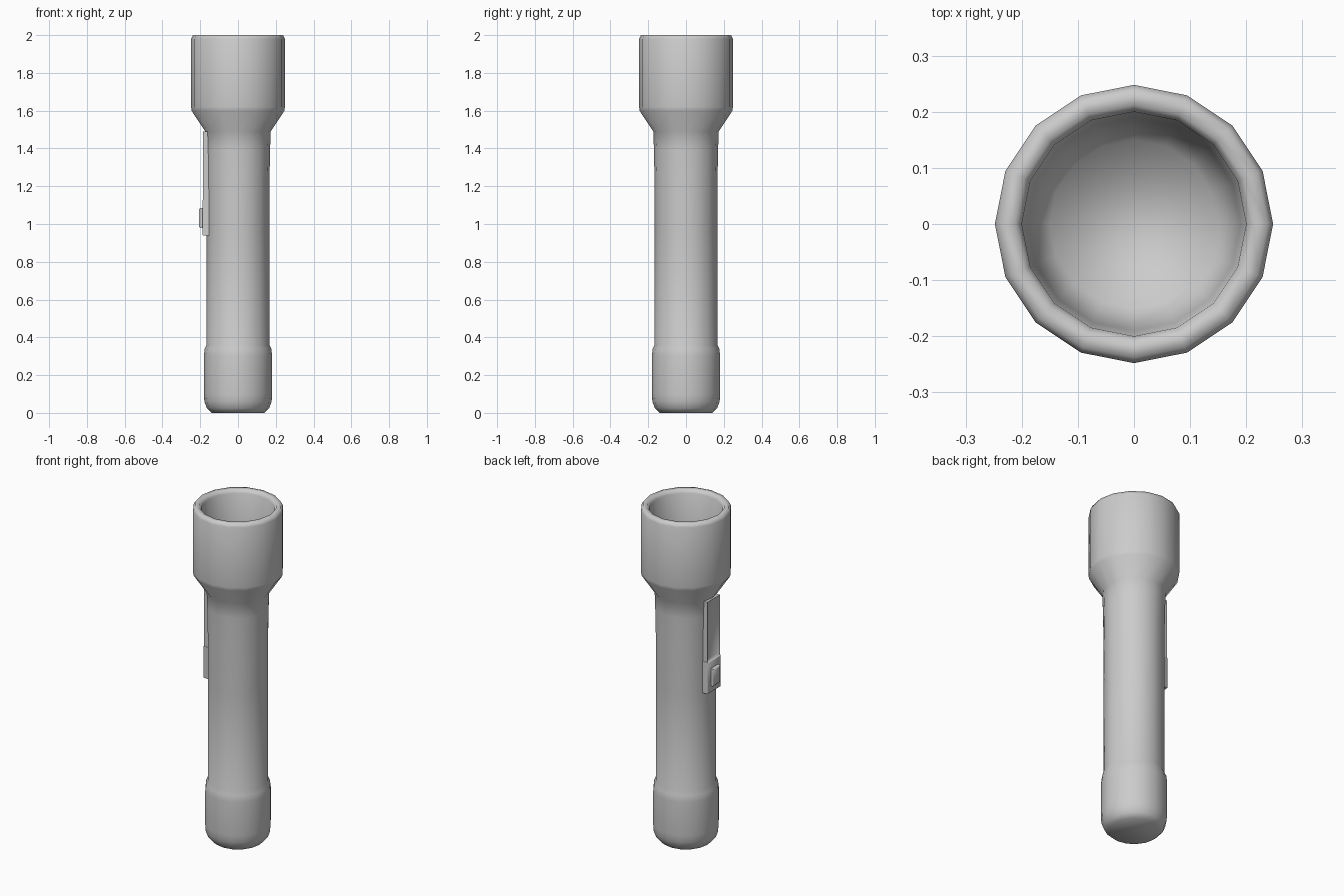
import bpy, bmesh, math

if "Cube" in bpy.data.objects:
    bpy.data.objects.remove(bpy.data.objects["Cube"])

SIDES = 16


def finish(name, bm, smooth_all):
    bmesh.ops.recalc_face_normals(bm, faces=bm.faces)
    me = bpy.data.meshes.new(name)
    bm.to_mesh(me)
    bm.free()
    ob = bpy.data.objects.new(name, me)
    bpy.context.collection.objects.link(ob)
    bpy.context.view_layer.objects.active = ob
    bpy.ops.object.select_all(action='DESELECT')
    ob.select_set(True)
    if smooth_all:
        bpy.ops.object.shade_smooth()
    else:
        bpy.ops.object.shade_smooth_by_angle(angle=math.radians(50))
    return ob


def lathe(name, profile):
    """Spin an (r, z) profile around z and cap both ends."""
    bm = bmesh.new()
    rings = []
    for r, z in profile:
        rings.append([bm.verts.new((r * math.cos(2 * math.pi * i / SIDES),
                                    r * math.sin(2 * math.pi * i / SIDES), z))
                      for i in range(SIDES)])
    for a, b in zip(rings, rings[1:]):
        for i in range(SIDES):
            j = (i + 1) % SIDES
            bm.faces.new((a[i], a[j], b[j], b[i]))
    bm.faces.new(rings[0])
    bm.faces.new(rings[-1])
    return finish(name, bm, True)


def block(name, x, y, z, bevel, slot=None):
    """Box from (min, max) ranges; slot = (border, depth) sinks its -x face."""
    bm = bmesh.new()
    bmesh.ops.create_cube(bm, size=1)
    for v in bm.verts:
        v.co = [lo + (c + 0.5) * (hi - lo) for c, (lo, hi) in zip(v.co, (x, y, z))]
    outer = min(bm.faces, key=lambda f: f.calc_center_median().x)
    if slot:
        bmesh.ops.inset_region(bm, faces=[outer], thickness=slot[0])
        for v in outer.verts:
            v.co.x += slot[1]
    else:
        bmesh.ops.bevel(bm, geom=list(outer.edges), offset=bevel, segments=1,
                        affect='EDGES')
    return finish(name, bm, False)


# Body: tail cap, handle, flared head, rim and hollow reflector
lathe("flashlight_body", [
    (0.14, 0.0), (0.165, 0.025), (0.178, 0.06), (0.181, 0.10),
    (0.181, 0.30), (0.176, 0.34), (0.167, 0.36),
    (0.166, 0.95), (0.167, 1.25), (0.170, 1.40), (0.173, 1.49),
    (0.246, 1.60), (0.248, 1.62), (0.248, 1.98), (0.238, 2.0),
    (0.212, 2.0), (0.20, 1.98), (0.19, 1.80), (0.15, 1.62)])

# Switch on the -x side: slotted track, base plate and sliding button
block("switch_track", (-0.184, -0.14), (-0.06, 0.06), (1.13, 1.49), 0, (0.014, 0.009))
block("switch_plate", (-0.189, -0.14), (-0.062, 0.062), (0.94, 1.13), 0.005)
block("switch_button", (-0.207, -0.18), (-0.034, 0.034), (0.98, 1.085), 0.007)
